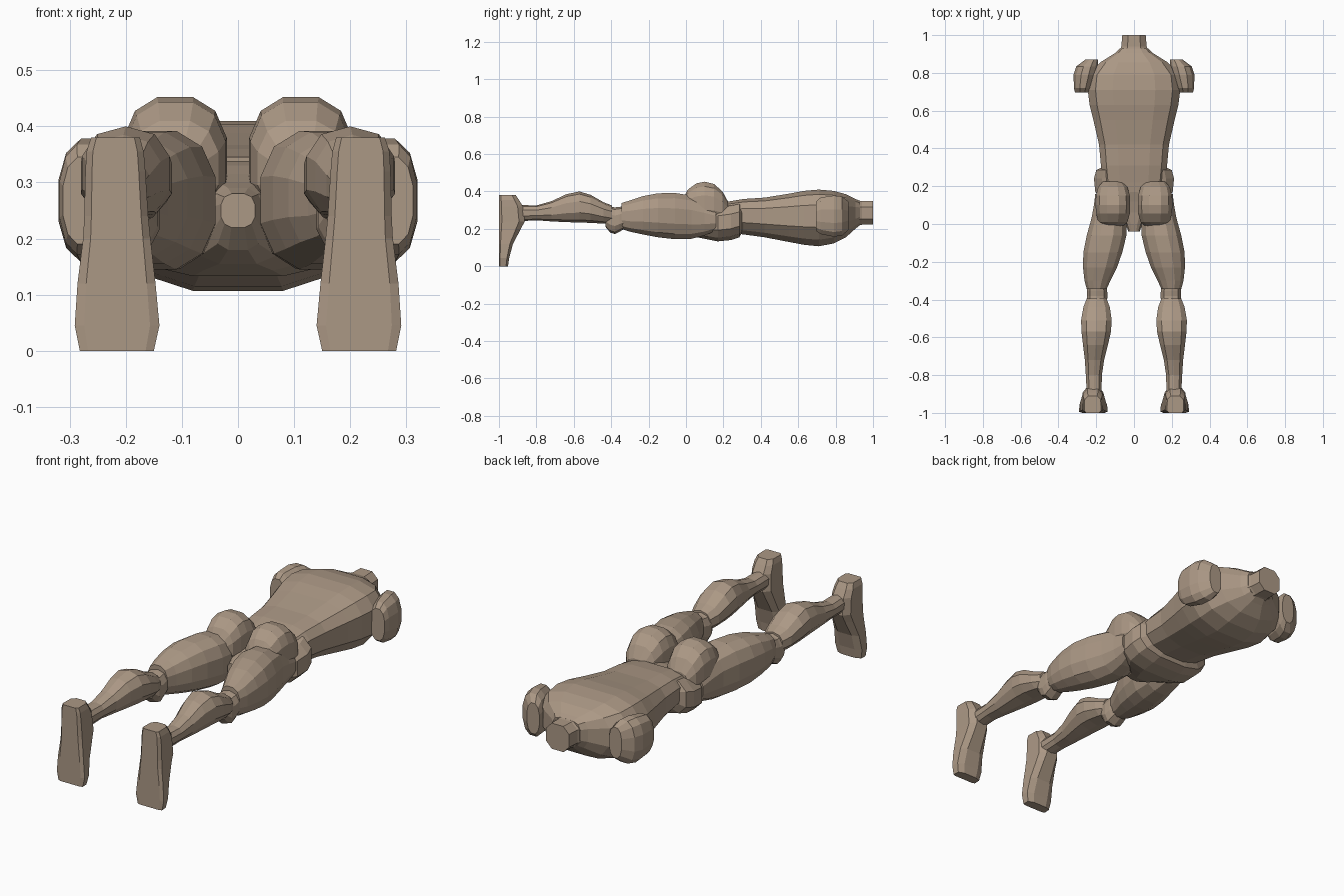
import bpy, bmesh, math
from mathutils import Vector

skin = bpy.data.materials.new("tan clay")
skin.diffuse_color = (0.41, 0.315, 0.235, 1)


def finish(name, bm, mirror):
    bmesh.ops.recalc_face_normals(bm, faces=bm.faces)
    me = bpy.data.meshes.new(name)
    bm.to_mesh(me)
    bm.free()
    me.materials.append(skin)
    ob = bpy.data.objects.new(name, me)
    bpy.context.collection.objects.link(ob)
    if mirror:
        ob.modifiers.new("Mirror", 'MIRROR').use_mirror_merge = False
    return ob


def loft(name, rings, n=12, p=2.3, p_low=None, axis='Y', mirror=True):
    """Ring: (position, x min, x max, depth min, depth max); p = squareness."""
    bm = bmesh.new()
    loops = []
    for t, x0, x1, d0, d1 in rings:
        pts = []
        for i in range(n):
            a = 2 * math.pi * (i + 0.5) / n
            c, s = math.cos(a), math.sin(a)
            e = 2 / (p if s > 0 else (p_low or p))
            pts.append((math.copysign(abs(c) ** e, c), math.copysign(abs(s) ** e, s)))
        mx = max(abs(u) for u, v in pts)
        top = max(v for u, v in pts)
        low = -min(v for u, v in pts)
        loop = []
        for u, v in pts:
            x = (x0 + x1) / 2 + u / mx * (x1 - x0) / 2
            d = (d0 + d1) / 2 + v / (top if v > 0 else low) * (d1 - d0) / 2
            loop.append(bm.verts.new((x, t, d) if axis == 'Y' else (x, d, t)))
        loops.append(loop)
    for a, b in zip(loops, loops[1:]):
        for i in range(n):
            j = (i + 1) % n
            bm.faces.new((a[i], a[j], b[j], b[i]))
    bm.faces.new(loops[0])
    bm.faces.new(loops[-1])
    return finish(name, bm, mirror)


def centred(rows):
    return [(y, -w, w, z0, z1) for y, w, z0, z1 in rows]


# Torso and neck
loft("torso", centred([
    (0.22, .165, .18, .345), (0.31, .175, .17, .36), (0.42, .185, .155, .367),
    (0.55, .215, .13, .388), (0.63, .235, .115, .403), (0.71, .245, .107, .41),
    (0.79, .235, .122, .403), (0.855, .18, .155, .385), (0.905, .10, .20, .36),
    (0.93, .075, .22, .35)]), n=12, p=3.4, p_low=2.4, mirror=False)
loft("neck", centred([(0.90, .085, .215, .355), (0.94, .067, .222, .348),
                      (1.0, .062, .222, .348)]), n=8, p=2.6, mirror=False)

# Pelvis narrowing to the crotch
loft("pelvis", centred([
    (-0.04, .03, .22, .28), (0.0, .045, .18, .29), (0.06, .085, .155, .30),
    (0.12, .16, .143, .315), (0.17, .205, .133, .33), (0.24, .212, .14, .34),
    (0.285, .20, .155, .35), (0.30, .17, .18, .335)]), n=12, p=2.8, mirror=False)

# Buttocks
loft("buttock", [
    (-0.012, .06, .17, .27, .37), (0.01, .035, .19, .24, .41),
    (0.055, .022, .20, .23, .443), (0.10, .02, .204, .23, .452),
    (0.15, .022, .202, .23, .44), (0.195, .035, .19, .23, .40),
    (0.225, .06, .165, .25, .345)], n=12, p=2.5)

# Shoulder stumps with flat cut ends
loft("shoulder_stump", [
    (0.695, .235, .312, .19, .345), (0.72, .225, .318, .172, .368),
    (0.79, .20, .32, .158, .378), (0.835, .19, .305, .165, .373),
    (0.87, .19, .258, .195, .345)], n=12, p=2.4)

# Legs
loft("thigh", [
    (0.16, .09, .205, .19, .31), (0.10, .06, .212, .165, .345),
    (0.03, .04, .225, .147, .378), (-0.06, .04, .25, .145, .392),
    (-0.15, .062, .268, .155, .39), (-0.23, .09, .27, .17, .375),
    (-0.30, .125, .262, .185, .352), (-0.345, .145, .25, .20, .338)], n=12, p=2.4)
loft("knee", [
    (-0.32, .15, .245, .205, .32), (-0.355, .142, .25, .185, .318),
    (-0.38, .14, .25, .172, .315), (-0.405, .143, .25, .18, .318),
    (-0.43, .155, .24, .21, .31)], n=10, p=2.5)
loft("lower_leg", [
    (-0.395, .145, .25, .225, .325), (-0.44, .128, .268, .228, .342),
    (-0.51, .118, .28, .232, .382), (-0.57, .122, .278, .234, .40),
    (-0.64, .138, .27, .236, .385), (-0.72, .158, .26, .24, .348),
    (-0.80, .17, .255, .246, .325), (-0.90, .172, .25, .24, .328)], n=10, p=2.3)

# Feet with flat soles facing out, heel up
loft("foot", [
    (0.0, .15, .282, -1, -.952), (0.045, .14, .291, -1, -.945),
    (0.12, .147, .286, -1, -.925), (0.20, .156, .276, -1, -.883),
    (0.24, .16, .274, -1, -.862), (0.32, .165, .272, -1, -.872),
    (0.355, .168, .27, -1, -.893), (0.38, .175, .262, -1, -.91)],
    n=8, p=3, p_low=7, axis='Z')
